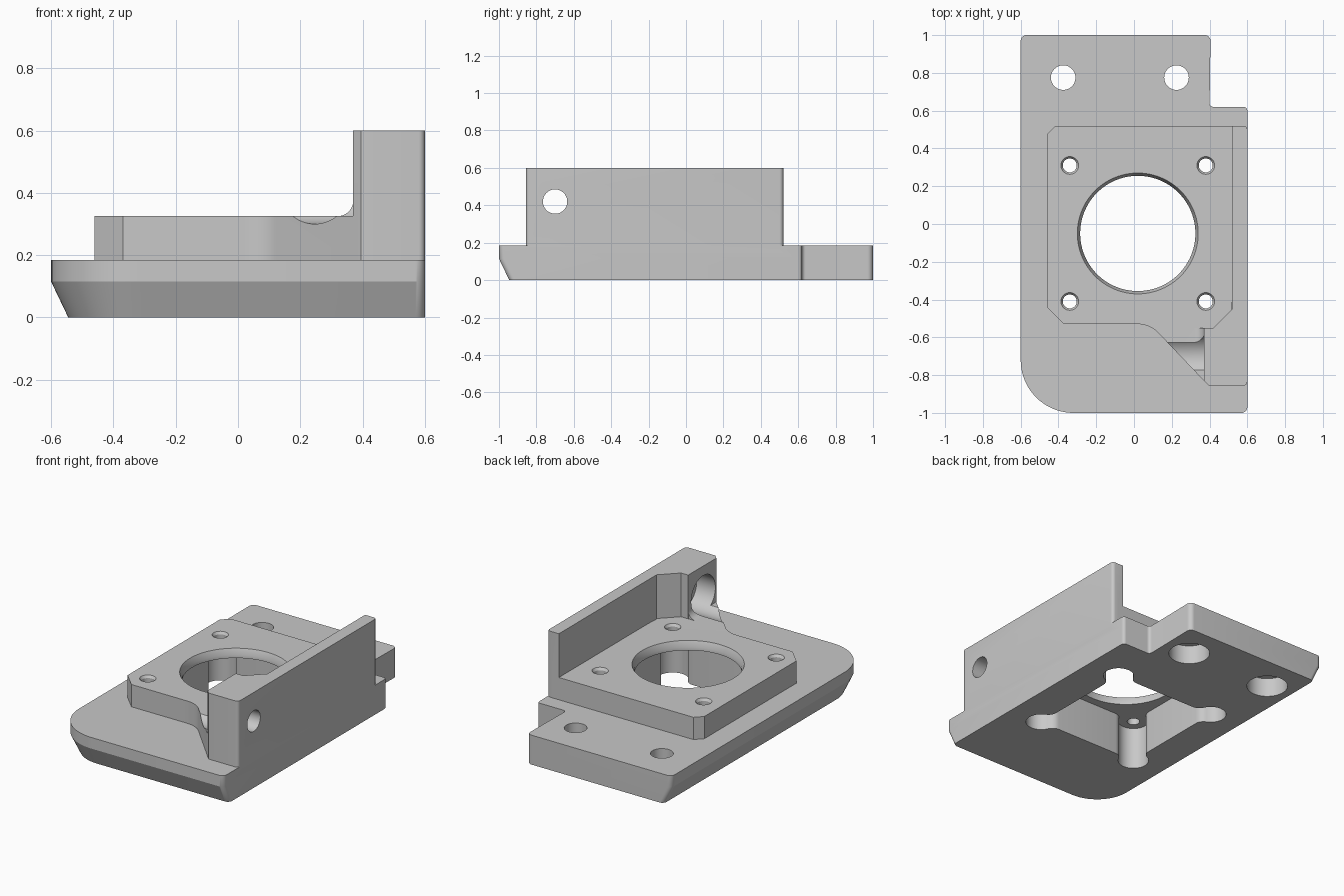
import bpy, bmesh
from math import sin, cos, pi, radians, sqrt, atan2, degrees
from mathutils import Matrix

if "Cube" in bpy.data.objects:
    bpy.data.objects.remove(bpy.data.objects["Cube"])

grey = bpy.data.materials.new("machined_grey")
grey.diffuse_color = (0.58, 0.58, 0.58, 1)
grey.use_nodes = True
grey.node_tree.nodes["Principled BSDF"].inputs["Base Color"].default_value = grey.diffuse_color

# Maps a profile (u, v, w): along_x uses u=y, v=z, w=x; along_y uses u=z, v=x, w=y
ALONG_X = Matrix(((0, 0, 1), (1, 0, 0), (0, 1, 0)))
ALONG_Y = Matrix(((0, 1, 0), (0, 0, 1), (1, 0, 0)))


def arc(cx, cy, r, a0, a1, n=8):
    return [(cx + r * cos(radians(a0 + (a1 - a0) * i / n)),
             cy + r * sin(radians(a0 + (a1 - a0) * i / n))) for i in range(n + 1)]


def circle(cx, cy, r, n=64):
    return arc(cx, cy, r, 0, 360 * (n - 1) / n, n - 1)


def loft(name, layers, axis=None):
    """Closed solid through (height, outline) layers."""
    bm = bmesh.new()
    rings = [[bm.verts.new((x, y, h)) for x, y in pts] for h, pts in layers]
    n = len(rings[0])
    for a, b in zip(rings, rings[1:]):
        for i in range(n):
            j = (i + 1) % n
            bm.faces.new((a[i], a[j], b[j], b[i]))
    bm.faces.new(rings[0][::-1])
    bm.faces.new(rings[-1])
    if axis:
        bm.transform(axis.to_4x4())
    bmesh.ops.recalc_face_normals(bm, faces=bm.faces[:])
    me = bpy.data.meshes.new(name)
    bm.to_mesh(me)
    bm.free()
    ob = bpy.data.objects.new(name, me)
    bpy.context.collection.objects.link(ob)
    me.materials.append(grey)
    return ob


def prism(name, pts, h0, h1, axis=None):
    return loft(name, [(h0, pts), (h1, pts)], axis)


def combine(target, tool, op):
    mod = target.modifiers.new(op, 'BOOLEAN')
    mod.operation, mod.solver, mod.object = op, 'EXACT', tool
    bpy.context.view_layer.objects.active = target
    bpy.ops.object.modifier_apply(modifier=mod.name)
    bpy.data.objects.remove(tool)


# Base plate with a slanted underside along the left and front edges
def plate_outline(d):
    return (arc(-0.32, -0.72, 0.28 - d, 180, 270, 20)
            + arc(0.57, -0.97 + d, 0.03, 270, 360)
            + arc(0.58, 0.60, 0.02, 0, 90, 5)
            + arc(0.42, 0.64, 0.02, 270, 180, 5)
            + arc(0.375, 0.97, 0.03, 0, 90)
            + arc(-0.57 + d, 0.97, 0.03, 90, 180))


body = loft("motor_mount", [(0, plate_outline(0.055)), (0.115, plate_outline(0)),
                            (0.185, plate_outline(0))])

# Raised block with clipped corners and a diagonal front arm
block = ([(-0.46, -0.44), (-0.37, -0.53)]
         + arc(0.02, -0.68, 0.15, 90, 45)
         + [(0.37, -0.83), (0.5, -0.8), (0.56, 0.52), (-0.415, 0.52), (-0.46, 0.475)])
combine(body, prism("raised_block", block, 0.15, 0.325), 'UNION')

# Tall side wall, thick at the front
wall = ([(0.52, 0.52), (0.52, -0.45), (0.42, -0.55), (0.37, -0.55), (0.37, -0.83),
         (0.395, -0.855)]
        + arc(0.58, -0.835, 0.02, 270, 360, 5) + arc(0.58, 0.50, 0.02, 0, 90, 5))
combine(body, prism("side_wall", wall, 0.15, 0.6), 'UNION')

# Fillet where the block meets the thick end of the wall
fillet = [(z, x) for x, z in arc(0.32, 0.375, 0.05, 270, 360)] + [(0.375, 0.39), (0.3, 0.39),
                                                               (0.3, 0.32)]
combine(body, prism("wall_fillet", fillet, -0.77, -0.551, ALONG_Y), 'UNION')

# Stepped cross hole through the wall
combine(body, prism("cross_bore", circle(-0.7, 0.42, 0.12), 0.0, 0.5, ALONG_X), 'DIFFERENCE')
combine(body, prism("cross_hole", circle(-0.7, 0.42, 0.065, 48), 0.4, 0.7, ALONG_X), 'DIFFERENCE')

# Underside pocket with rounded corner lobes
CX, CY = 0.02, -0.05
c, r, f = 0.355, 0.09, 0.06
dy = sqrt(r * r + 2 * r * f)
t = degrees(atan2(dy, f))
corner = (arc(c + f, c - dy, f, 180, 180 - t, 6)
          + arc(c, c, r, -t, 90 + t, 20)[1:-1]
          + arc(c - dy, c + f, f, t - 90, -90, 6))
pocket = []
for k in range(4):
    s, q = round(sin(k * pi / 2)), round(cos(k * pi / 2))
    pocket += [(CX + q * x - s * y, CY + s * x + q * y) for x, y in corner]
combine(body, prism("pocket", pocket, -0.1, 0.27), 'DIFFERENCE')


# Chamfered round openings in the block top
def chamfered_hole(x, y, r_in, r_out, depth, n):
    grow = (r_out - r_in) / depth
    combine(body, loft("opening", [(0.2, circle(x, y, r_in, n)),
                                   (0.325 - depth, circle(x, y, r_in, n)),
                                   (0.345, circle(x, y, r_out + 0.02 * grow, n))]), 'DIFFERENCE')


chamfered_hole(CX, CY, 0.305, 0.32, 0.035, 96)
for sx in (-1, 1):
    for sy in (-1, 1):
        chamfered_hole(CX + sx * 0.36, CY + sy * 0.36, 0.037, 0.047, 0.015, 32)

# Rear mounting holes, counterbored from below
for x in (-0.375, 0.225):
    combine(body, prism("rear_hole", circle(x, 0.775, 0.065, 48), -0.1, 0.3), 'DIFFERENCE')
    combine(body, prism("rear_counterbore", circle(x, 0.775, 0.12), -0.1, 0.12), 'DIFFERENCE')

body.select_set(True)
bpy.context.view_layer.objects.active = body
bpy.ops.object.shade_smooth_by_angle(angle=radians(25))
